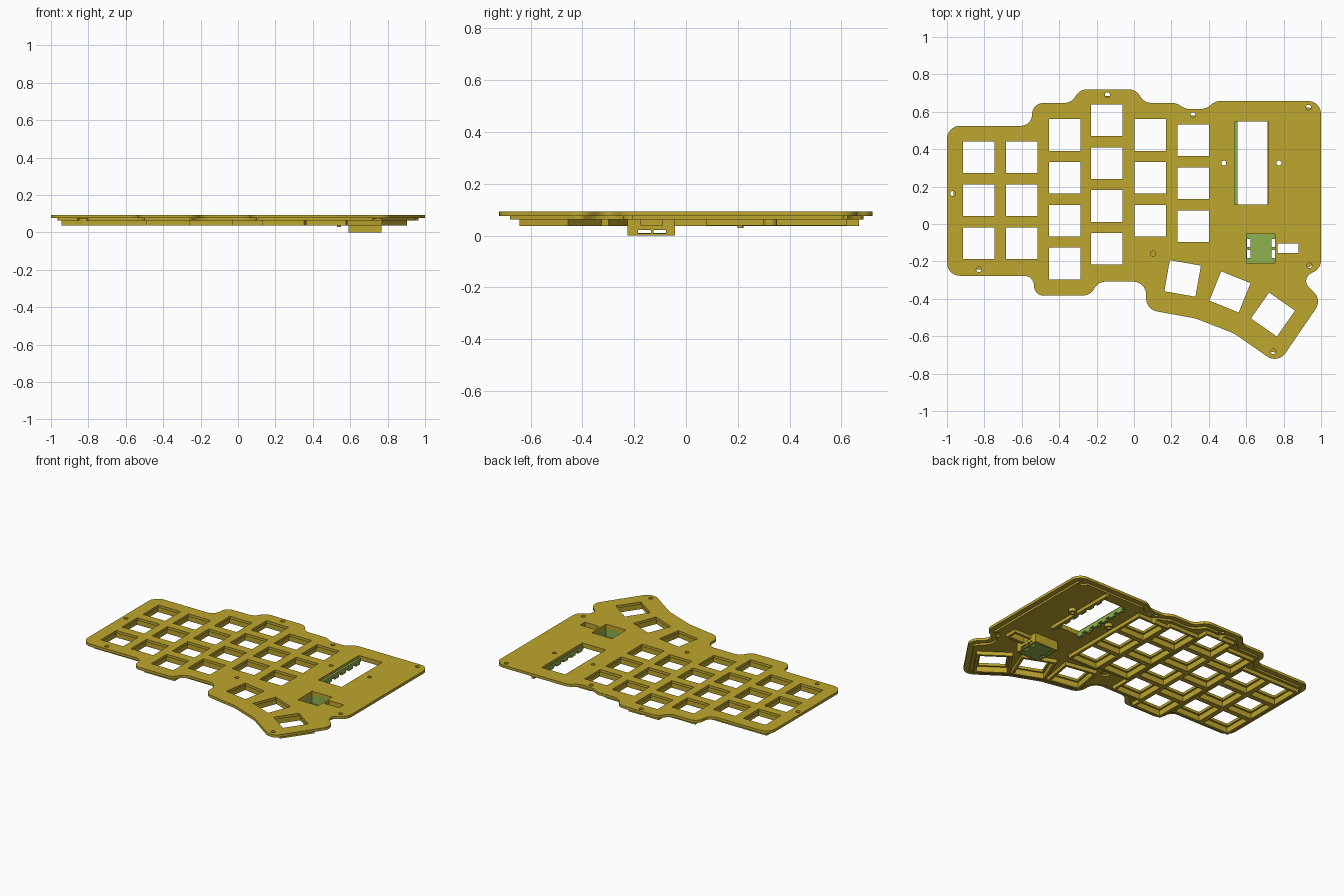
import bpy, bmesh, math
from mathutils import Vector

if "Cube" in bpy.data.objects:
    bpy.data.objects.remove(bpy.data.objects["Cube"])


def material(name, rgb):
    m = bpy.data.materials.new(name)
    m.diffuse_color = (*rgb, 1)
    m.use_nodes = True
    m.node_tree.nodes["Principled BSDF"].inputs["Base Color"].default_value = m.diffuse_color
    return m


GOLD = material("gold", (0.51, 0.38, 0.027))
GREEN = material("green", (0.275, 0.445, 0.08))


# ---- 2D profile helpers ----
def rect(x0, x1, y0, y1):
    return [(x0, y0), (x1, y0), (x1, y1), (x0, y1)]


def square(x, y, deg, half):
    a = math.radians(deg)
    c, s = math.cos(a) * half, math.sin(a) * half
    return [(x + c * u - s * v, y + s * u + c * v)
            for u, v in ((-1, -1), (1, -1), (1, 1), (-1, 1))]


def circle(x, y, r, n=20):
    return [(x + r * math.cos(2 * math.pi * i / n), y + r * math.sin(2 * math.pi * i / n))
            for i in range(n)]


def rounded(corners, inset=0.0, steps=8):
    """Fillet every corner of a clockwise polygon, then shift it inwards."""
    out = []
    for i, (x, y, r) in enumerate(corners):
        p = Vector((x, y))
        a = Vector(corners[i - 1][:2]) - p
        b = Vector(corners[(i + 1) % len(corners)][:2]) - p
        room = 0.49 * min(a.length, b.length)
        a.normalize()
        b.normalize()
        turn = math.pi - a.angle(b)
        t = min(r * math.tan(turn / 2), room)
        r = t / math.tan(turn / 2)
        side = 1 if (-a).cross(b) < 0 else -1          # 1 = convex
        centre = p + (a + b).normalized() * (r / math.cos(turn / 2))
        v = p + a * t - centre
        for k in range(steps + 1):
            ang = -side * turn * k / steps
            c, s = math.cos(ang), math.sin(ang)
            w = Vector((v.x * c - v.y * s, v.x * s + v.y * c))
            out.append(tuple(centre + w - w.normalized() * inset * side))
    return out


def slab(name, loops, z0, z1, mat):
    """Extrude an outline with holes between two heights."""
    cu = bpy.data.curves.new(name, 'CURVE')
    cu.dimensions, cu.fill_mode, cu.extrude = '2D', 'BOTH', (z1 - z0) / 2
    for loop in loops:
        sp = cu.splines.new('POLY')
        sp.points.add(len(loop) - 1)
        for q, (x, y) in zip(sp.points, loop):
            q.co = (x, y, 0, 1)
        sp.use_cyclic_u = True
    tmp = bpy.data.objects.new(name + "_outline", cu)
    bpy.context.collection.objects.link(tmp)
    bpy.context.view_layer.update()
    me = bpy.data.meshes.new_from_object(
        tmp.evaluated_get(bpy.context.evaluated_depsgraph_get()))
    bpy.data.objects.remove(tmp)
    bm = bmesh.new()
    bm.from_mesh(me)
    bmesh.ops.remove_doubles(bm, verts=bm.verts, dist=1e-5)
    bmesh.ops.recalc_face_normals(bm, faces=bm.faces)
    bmesh.ops.translate(bm, verts=bm.verts, vec=(0, 0, (z0 + z1) / 2))
    for f in bm.faces:
        f.smooth = False
    bm.to_mesh(me)
    bm.free()
    me.materials.clear()
    me.materials.append(mat)
    ob = bpy.data.objects.new(name, me)
    bpy.context.collection.objects.link(ob)
    return ob


def cut(ob, cutter):
    m = ob.modifiers.new("cut", 'BOOLEAN')
    m.operation, m.solver, m.object = 'DIFFERENCE', 'EXACT', cutter
    cutter.hide_render = True
    cutter.hide_set(True)


# ---- layout ----
outline = [
    (-1, .525, .07), (-.545, .525, .06), (-.545, .647, .06), (-.335, .647, .07),
    (-.29, .72, .07), (.01, .72, .07), (.055, .647, .07), (.225, .647, .07),
    (.275, .615, .07), (.385, .615, .08), (.435, .658, .08), (1, .658, .07),
    (1, -.235, .07), (.89, -.295, .06), (1.005, -.405, .07), (.77, -.749, .07),
    (.535, -.585, .2), (.33, -.505, .2), (.065, -.457, .07), (.065, -.308, .07),
    (-.19, -.308, .07), (-.235, -.383, .07), (-.535, -.383, .053),
    (-.535, -.277, .053), (-1, -.277, .07)]

PITCH = .229
keys = [(x, top - PITCH * i, 0)
        for x, top, n in ((-.83, .356, 3), (-.601, .356, 3), (-.37, .476, 4),
                          (-.145, .554, 4), (.086, .476, 3), (.316, .447, 3))
        for i in range(n)]
keys += [(.26, -.291, -10), (.513, -.363, -22), (.743, -.484, -35)]

edge_screws = [(-.142, .69), (.315, .583), (.933, .623), (-.968, .163), (-.83, -.243),
               (.102, -.158), (.938, -.222), (.745, -.682)]
board_screws = [(.48, .326), (.775, .326)]
display = rect(.538, .717, .105, .548)
well = rect(.602, .755, -.208, -.053)
slot = rect(.768, .88, -.155, -.104)
openings = [display, well, slot] + [circle(x, y, .013) for x, y in board_screws]

TOP, LIP, STEP, RIB = .094, .076, .063, .038

# top plate with key openings
slab("top_plate", [rounded(outline)] + [square(*k, .0845) for k in keys] + openings
     + [circle(x, y, .014) for x, y in edge_screws], LIP, TOP, GOLD)

# clearance around the edge screws
clearance = slab("screw_clearance", [circle(x, y, .029) for x, y in edge_screws],
                 0, LIP - .0005, GOLD)

# inset step under the plate
step = slab("inset_step", [rounded(outline, .035)] + [square(*k, .097) for k in keys]
            + openings, STEP, LIP, GOLD)
cut(step, clearance)

# stiffening frame round each key
for i, k in enumerate(keys):
    frame = slab(f"key_frame_{i + 1}", [square(*k, PITCH / 2), square(*k, .097)],
                 RIB, STEP, GOLD)
    if any(math.dist(k[:2], s) < .2 for s in edge_screws):
        cut(frame, clearance)

# screw bosses beside the display
for i, (x, y) in enumerate(board_screws):
    slab(f"screw_boss_{i + 1}", [circle(x, y, .026), circle(x, y, .013)], .04, STEP, GOLD)

# display surround: toothed green walls and a gold rail
for side, x0, x1 in (("left", .534, .553), ("right", .713, .724)):
    slab(f"display_wall_{side}", [rect(x0, x1, .105, .548)], .056, .078, GREEN)
    for j in range(6):
        y = .11 + j * .077
        slab(f"display_tooth_{side}_{j + 1}", [rect(x0, x1, y, y + .045)], .04, .056, GREEN)
slab("display_rail", [rect(.725, .745, .08, .62)], .04, STEP, GOLD)
slab("locating_peg", [circle(.54, .21, .011)], .03, .06, GOLD)

# socket well hanging below the plate
shell = slab("socket_shell", [rect(.59, .767, -.225, -.042), rect(.598, .759, -.212, -.049)],
             0, STEP, GOLD)
lining = slab("socket_lining", [rect(.598, .759, -.212, -.049), well], .001, LIP, GREEN)
windows = slab("socket_windows", [rect(.56, .80, -.185, -.135), rect(.56, .80, -.126, -.078)],
               .008, .022, GREEN)
cut(shell, windows)
cut(lining, windows)
slab("socket_floor", [well] + [rect(x, x + .019, y, y + .043)
     for x in (.604, .734) for y in (-.181, -.122)], 0, .01, GREEN)

# collar round the cable slot
slab("cable_slot_collar", [rect(.766, .895, -.175, -.088), slot], .04, STEP, GOLD)
